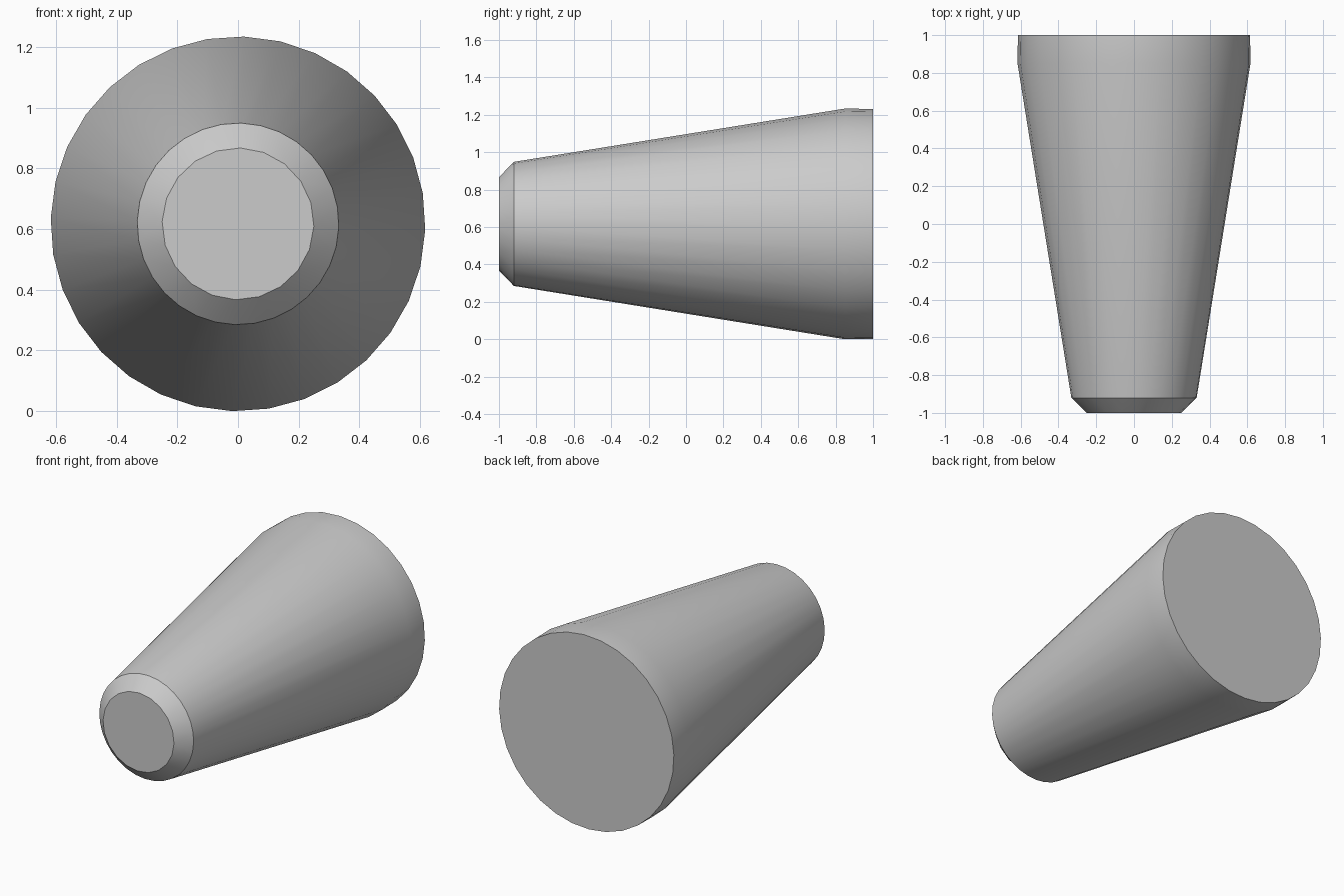
import bpy
import bmesh
from math import sin, cos, radians, tau

AXIS_Z = 0.617  # height of the long axis, which runs along y

cube = bpy.data.objects.get("Cube")
if cube:
    bpy.data.objects.remove(cube, do_unlink=True)

grey = bpy.data.materials.new("plain grey")
grey.use_nodes = True
colour = (0.6, 0.6, 0.6, 1)
grey.diffuse_color = colour
grey.node_tree.nodes["Principled BSDF"].inputs["Base Color"].default_value = colour


def ring(bm, y, radius, sides):
    """Closed loop of edges around the long axis."""
    turn = radians(1.8)
    verts = []
    for i in range(sides):
        a = turn + tau * i / sides
        verts.append(bm.verts.new((radius * sin(a), y, AXIS_Z + radius * cos(a))))
    return [bm.edges.new((verts[i - 1], verts[i])) for i in range(sides)]


# Tapered plug: back rim, end of the straight band, front shoulder, chamfered tip
profile = [(1.0, 0.615, 32), (0.85, 0.617, 32), (-0.92, 0.332, 32), (-1.0, 0.25, 20)]

bm = bmesh.new()
rings = [ring(bm, *section) for section in profile]
for back, front in zip(rings, rings[1:]):
    bmesh.ops.bridge_loops(bm, edges=back + front)

# Flat caps on both ends
for end in (rings[0], rings[-1]):
    bmesh.ops.edgeloop_fill(bm, edges=end)
bmesh.ops.recalc_face_normals(bm, faces=bm.faces)

mesh = bpy.data.meshes.new("tapered_plug")
bm.to_mesh(mesh)
bm.free()
mesh.materials.append(grey)
plug = bpy.data.objects.new("tapered_plug", mesh)
bpy.context.collection.objects.link(plug)

# Smooth sides, crisp rims
bpy.ops.object.select_all(action="DESELECT")
plug.select_set(True)
bpy.context.view_layer.objects.active = plug
bpy.ops.object.shade_smooth_by_angle(angle=radians(30))
